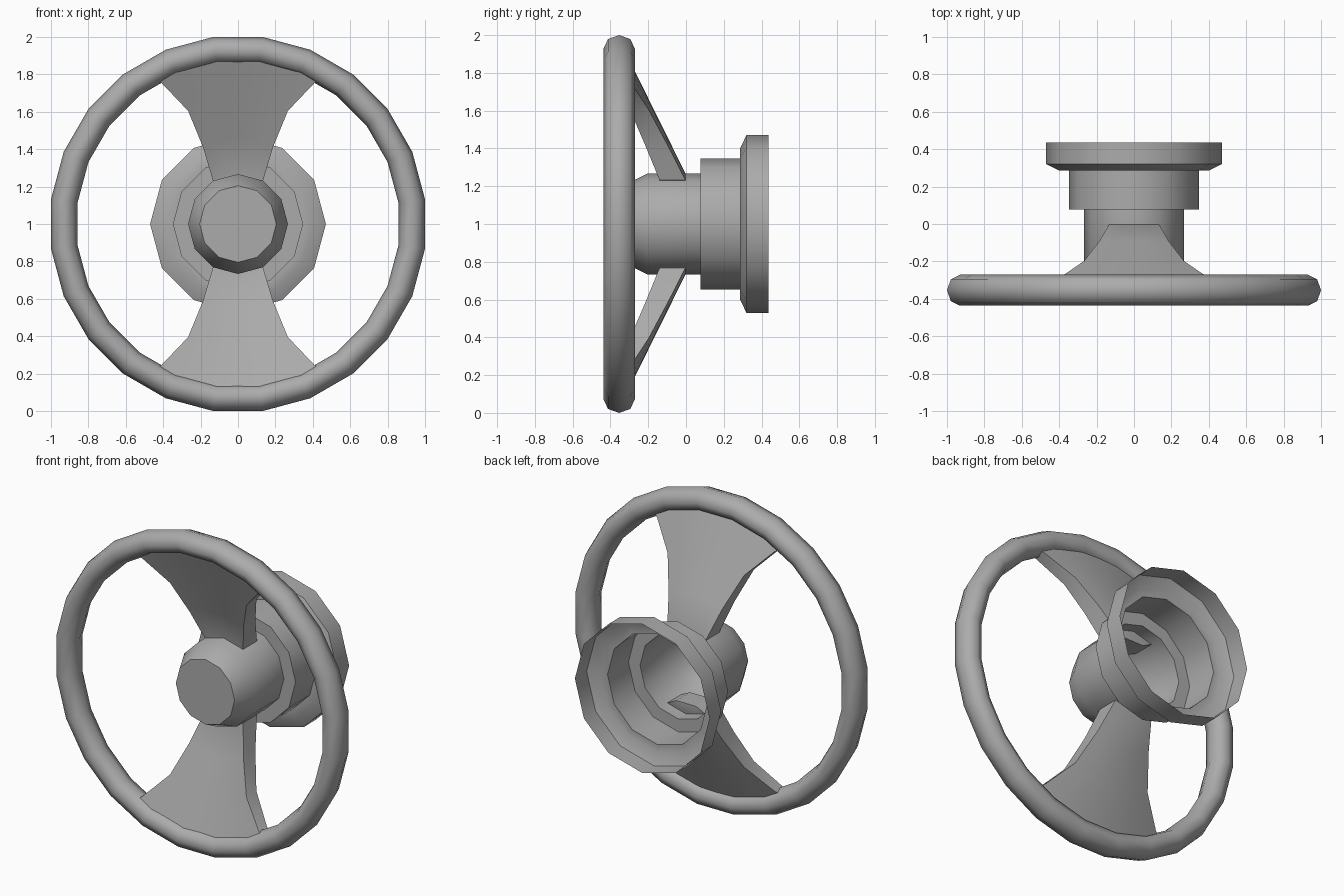
import bpy, bmesh, math
from mathutils import Vector

if "Cube" in bpy.data.objects:
    bpy.data.objects.remove(bpy.data.objects["Cube"])

CZ = 1.0  # height of the wheel axis

# Mid-grey finish shared by every part
grey = bpy.data.materials.new("dark_grey")
grey.diffuse_color = (0.41, 0.41, 0.41, 1)
grey.use_nodes = True
grey.node_tree.nodes["Principled BSDF"].inputs["Base Color"].default_value = grey.diffuse_color


def ring_point(r, angle, y):
    return Vector((r * math.cos(angle), y, CZ + r * math.sin(angle)))


def finish(name, bm, sharp=40):
    bmesh.ops.recalc_face_normals(bm, faces=bm.faces)
    mesh = bpy.data.meshes.new(name)
    bm.to_mesh(mesh)
    bm.free()
    mesh.materials.append(grey)
    ob = bpy.data.objects.new(name, mesh)
    bpy.context.collection.objects.link(ob)
    bpy.ops.object.select_all(action='DESELECT')
    ob.select_set(True)
    bpy.context.view_layer.objects.active = ob
    bpy.ops.object.shade_smooth_by_angle(angle=math.radians(sharp))
    return ob


def lathe(name, profile, sides, offset=0.0, closed=False, cap=False, sharp=40):
    """Spin (radius, y) points around the wheel axis."""
    bm = bmesh.new()
    rings = [[bm.verts.new(ring_point(r, offset + math.tau * i / sides, y))
              for i in range(sides)] for r, y in profile]
    for a in range(len(rings) if closed else len(rings) - 1):
        p, q = rings[a], rings[(a + 1) % len(rings)]
        for i in range(sides):
            j = (i + 1) % sides
            bm.faces.new((p[i], p[j], q[j], q[i]))
    if cap:
        bm.faces.new(rings[0])
    return finish(name, bm, sharp)


# Grip rim: slightly oval 8-sided tube, 24 segments with flats on the axes
k = 1 / math.cos(math.radians(7.5))
tube = [(k * (0.929 + 0.071 * math.cos(math.tau * i / 8)),
         -0.354 + 0.083 * math.sin(math.tau * i / 8)) for i in range(8)]
lathe("rim", tube, 24, math.radians(7.5), closed=True, sharp=70)

# Stepped hub: closed at the front, an open shell at the back
lathe("hub", [(0.205, -0.327), (0.267, -0.205), (0.267, 0.077), (0.348, 0.077),
              (0.348, 0.286), (0.40, 0.286), (0.47, 0.32), (0.47, 0.437)],
      12, cap=True)


# Flared spokes lying on a cone between the hub and the rim
def spoke(name, side):
    rows = [(0.268, 30), (0.451, 24.5), (0.661, 23.8), (0.859, 28.5), (0.91, 30.5)]
    cols = 6
    bm = bmesh.new()

    def sheet(y0, slope):
        # narrow flat root pokes a little way into the hub
        grid = [[bm.verts.new((0.07 * (2 * c / cols - 1), y0, CZ + side * 0.2))
                 for c in range(cols + 1)]]
        for r, half in rows:
            y = y0 - slope * (r - 0.268)
            grid.append([bm.verts.new(ring_point(
                r, side * math.radians(90 - half * (2 * c / cols - 1)), y))
                for c in range(cols + 1)])
        for a in range(len(grid) - 1):
            for c in range(cols):
                bm.faces.new((grid[a][c], grid[a][c + 1],
                              grid[a + 1][c + 1], grid[a + 1][c]))
        return grid

    def outline(g):
        return (g[0] + [row[-1] for row in g[1:]] + g[-1][-2::-1]
                + [row[0] for row in g[-2:0:-1]])

    front, back = outline(sheet(-0.14, 0.40)), outline(sheet(-0.003, 0.495))
    for i in range(len(front)):
        j = (i + 1) % len(front)
        bm.faces.new((front[i], front[j], back[j], back[i]))
    finish(name, bm)


spoke("upper_spoke", 1)
spoke("lower_spoke", -1)
